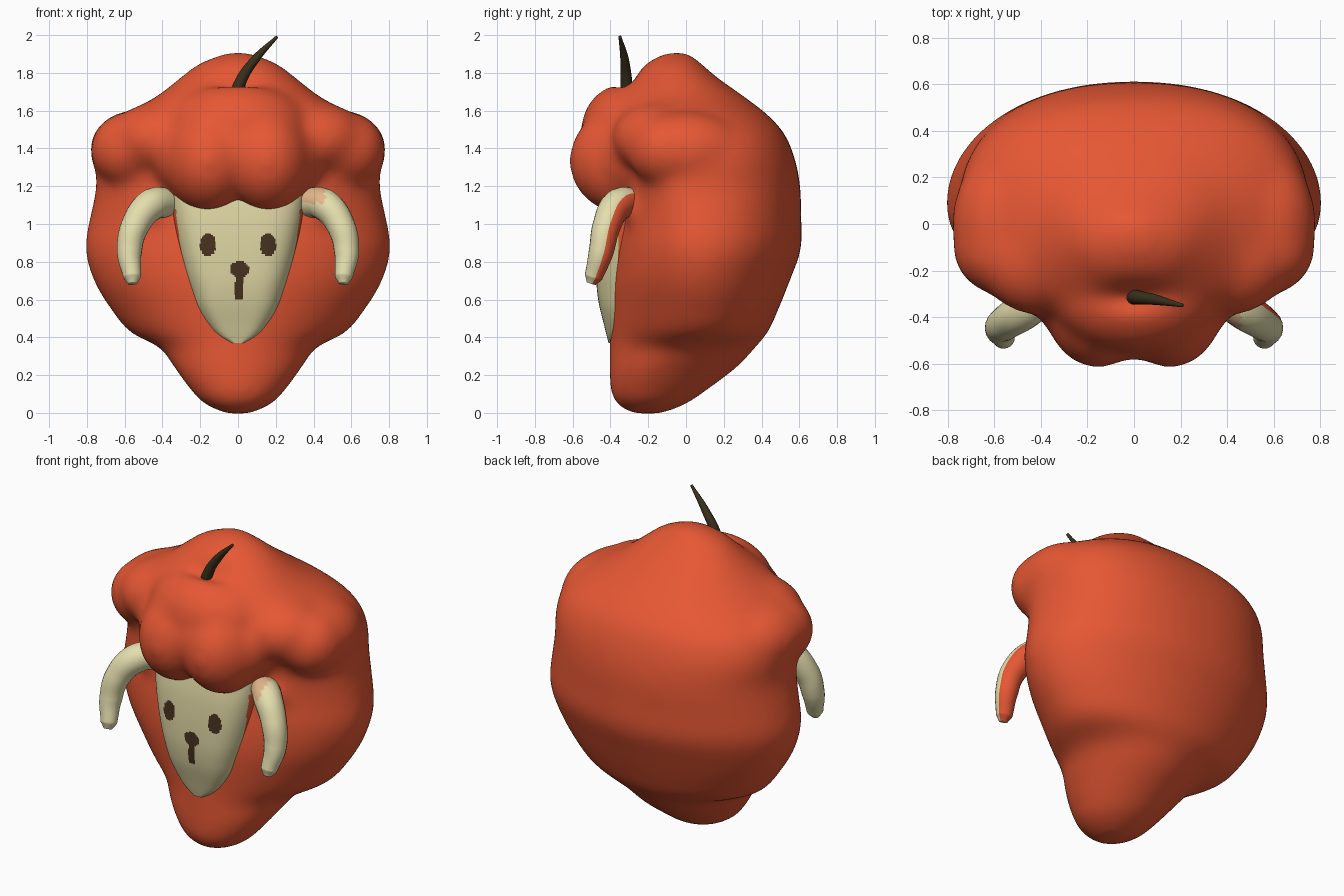
import bpy, bmesh, math
from mathutils import Matrix, Vector

if "Cube" in bpy.data.objects:
    bpy.data.objects.remove(bpy.data.objects["Cube"])


def material(name, color):
    mat = bpy.data.materials.new(name)
    mat.use_nodes = True
    mat.diffuse_color = (*color, 1)
    mat.node_tree.nodes["Principled BSDF"].inputs["Base Color"].default_value = (*color, 1)
    return mat


RED = material("red_orange", (0.79, 0.096, 0.034))
FACE = material("face_cream", (0.70, 0.64, 0.35))
TUSK = material("tusk_cream", (0.78, 0.73, 0.42))
PEACH = material("peach", (0.78, 0.48, 0.26))
DARK = material("dark_brown", (0.06, 0.031, 0.013))
STEM = material("stem_brown", (0.042, 0.03, 0.012))


def add_object(name, data, *mats):
    obj = bpy.data.objects.new(name, data)
    bpy.context.scene.collection.objects.link(obj)
    for mat in mats:
        data.materials.append(mat)
    return obj


def bake(obj):
    """Replace an object by its evaluated, smooth-shaded mesh."""
    deps = bpy.context.evaluated_depsgraph_get()
    mesh = bpy.data.meshes.new_from_object(obj.evaluated_get(deps))
    name, mats = obj.name, list(obj.data.materials)
    bpy.data.objects.remove(obj)
    mesh.materials.clear()
    bm = bmesh.new()
    bm.from_mesh(mesh)
    bmesh.ops.remove_doubles(bm, verts=bm.verts, dist=0.0001)
    bmesh.ops.recalc_face_normals(bm, faces=bm.faces)
    bm.to_mesh(mesh)
    bm.free()
    mesh.shade_smooth()
    return add_object(name, mesh, *mats)


def interp(rows, t):
    """Smooth curve through rows whose first entry is the key."""
    last = len(rows) - 1
    i = max(k for k in range(last) if rows[k][0] <= t or k == 0)
    a, b = rows[i], rows[i + 1]
    before, after = rows[max(i - 1, 0)], rows[min(i + 2, last)]
    h = b[0] - a[0]
    f = (t - a[0]) / h
    result = []
    for p, q, r, s in zip(before[1:], a[1:], b[1:], after[1:]):
        m0 = (r - p) / (b[0] - before[0]) * h
        m1 = (s - q) / (after[0] - a[0]) * h
        result.append(q + f * (m0 + f * (3 * (r - q) - 2 * m0 - m1
                                         + f * (m0 + m1 - 2 * (r - q)))))
    return result


# Body mass: height, half width, front, back, widest y, front and back roundness
rings = [
    (-.005, .06, -.28, -.13, -.2, 2, 2), (.04, .17, -.365, -.01, -.2, 2, 2),
    (.12, .25, -.40, .11, -.18, 2, 2), (.25, .345, -.405, .28, -.12, 2, 2),
    (.35, .42, -.405, .37, -.02, 1.9, 2), (.42, .565, -.405, .43, .06, 1.8, 2),
    (.55, .675, -.41, .49, .08, 1.8, 2), (.7, .765, -.41, .55, .08, 1.85, 2),
    (.87, .81, -.39, .61, .08, 1.9, 2.05), (1.03, .785, -.36, .61, .08, 2, 2.15),
    (1.2, .75, -.33, .605, .07, 2.3, 2.3), (1.35, .755, -.35, .575, .04, 2.4, 2.4),
    (1.48, .715, -.39, .52, .01, 2.4, 2.4), (1.58, .60, -.40, .43, -.02, 2.4, 2.3),
    (1.68, .425, -.38, .3, -.05, 2.2, 2.2), (1.78, .3, -.29, .16, -.06, 2, 2.2),
    (1.86, .19, -.2, .07, -.06, 2, 2), (1.91, .05, -.1, .01, -.05, 2, 2),
]
SEG, LAYERS = 64, 70
bm = bmesh.new()
loops = []
for layer in range(LAYERS + 1):
    z = rings[0][0] + (rings[-1][0] - rings[0][0]) * layer / LAYERS
    w, front, back, mid, nf, nb = interp(rings, z)
    loop = []
    for k in range(SEG):
        a = 2 * math.pi * k / SEG
        c, s = math.cos(a), math.sin(a)
        power = 2 / (nb if s > 0 else nf)
        depth = back - mid if s > 0 else mid - front
        loop.append(bm.verts.new((w * math.copysign(abs(c) ** power, c),
                                  mid + depth * math.copysign(abs(s) ** power, s), z)))
    loops.append(loop)
for low, high in zip(loops, loops[1:]):
    for k in range(SEG):
        n = (k + 1) % SEG
        bm.faces.new((low[k], low[n], high[n], high[k]))
bm.faces.new(loops[0][::-1])
bm.faces.new(loops[-1])

# Brow, forelock, shoulder and tusk-root lobes melted into the body
lobes = [((0, -.27, 1.51), (.38, .285, .25)), ((0, -.30, 1.38), (.40, .285, .25))]
for s in (-1, 1):
    lobes.append(((s * .155, -.335, 1.335), (.235, .285, .28)))
    lobes.append(((s * .24, -.25, 1.36), (.22, .25, .23)))
    lobes.append(((s * .40, -.14, 1.45), (.28, .255, .2)))
    lobes.append(((s * .555, -.0, 1.39), (.23, .32, .21)))
    lobes.append(((s * .575, -.1, 1.39), (.205, .205, .2)))
    lobes.append(((s * .42, -.21, 1.07), (.11, .12, .11)))
for centre, size in lobes:
    bmesh.ops.create_uvsphere(bm, u_segments=32, v_segments=20, radius=1,
                              matrix=Matrix.LocRotScale(Vector(centre), None, Vector(size)))
mesh = bpy.data.meshes.new("body")
bm.to_mesh(mesh)
bm.free()
body = add_object("body", mesh, RED)
remesh = body.modifiers.new("melt", "REMESH")
remesh.mode = "VOXEL"
remesh.voxel_size = 0.022
smooth = body.modifiers.new("soften", "SMOOTH")
smooth.factor = 0.5
smooth.iterations = 30
body = bake(body)

# Dimple around the stem
for v in body.data.vertices:
    if v.co.z > 1.5:
        d2 = (v.co.x / .13) ** 2 + ((v.co.y + .31) / .06) ** 2
        v.co.z -= 0.045 * math.exp(-d2)

# Face shield with painted eyes and nose, its sides red like the body
width = [(.37, .05), (.40, .11), (.45, .16), (.55, .22), (.65, .255), (.75, .285),
         (.9, .32), (1.05, .345), (1.2, .36)]
bulge = [(.37, -.41), (.45, -.43), (.6, -.465), (.75, -.475), (1, -.455), (1.2, -.41)]
NX, NZ = 90, 90
bm = bmesh.new()
grid = []
for j in range(NZ + 1):
    z = .37 + .83 * j / NZ
    half, front = interp(width, z)[0], interp(bulge, z)[0]
    row = []
    for i in range(NX + 1):
        u = math.sin(math.pi * (i / NX - .5))
        y = -.29 + (front + .29) * math.sqrt(max(0, 1 - u ** 4))
        row.append(bm.verts.new((half * u, y, z)))
    grid.append(row)


def paint(p):
    eye = ((abs(p.x) - .158) / .043) ** 2 + ((p.z - .89) / .06) ** 2 < 1
    nose = ((p.x - .008) / .052) ** 2 + ((p.z - .76) / .042) ** 2 < 1
    stroke = abs(p.x - .006) < .02 and .6 < p.z < .75
    if eye or nose or stroke:
        return 1
    return 2 if p.y > -.36 and p.z < 1.08 else 0


for low, high in zip(grid, grid[1:]):
    for i in range(NX):
        face = bm.faces.new((low[i], low[i + 1], high[i + 1], high[i]))
        face.smooth = True
        face.material_index = paint(face.calc_center_median())
mesh = bpy.data.meshes.new("face")
bm.to_mesh(mesh)
bm.free()
add_object("face", mesh, FACE, DARK, RED)


def tube(name, points, *mats):
    """Tapered tube through (x, y, z, radius) points."""
    curve = bpy.data.curves.new(name, "CURVE")
    curve.dimensions = "3D"
    curve.bevel_depth = 1
    curve.bevel_resolution = 8
    curve.resolution_u = 20
    curve.use_fill_caps = True
    spline = curve.splines.new("BEZIER")
    spline.bezier_points.add(len(points) - 1)
    for bp, (x, y, z, r) in zip(spline.bezier_points, points):
        bp.co = (x, y, z)
        bp.radius = r
        bp.handle_left_type = bp.handle_right_type = "AUTO"
    return bake(add_object(name, curve, *mats))


# Drooping tusks
tusks = [tube(side + "_tusk", [
    (s * .37, -.27, 1.115, .08), (s * .46, -.36, 1.1, .085),
    (s * .545, -.42, .99, .075), (s * .575, -.45, .85, .066),
    (s * .56, -.49, .72, .048), (s * .558, -.502, .685, .025)], TUSK, RED, PEACH)
    for side, s in (("left", 1), ("right", -1))]

# The left tusk is red along its back and peach at its root
for poly in tusks[0].data.polygons:
    if poly.normal.y - .5 * poly.normal.z > .2:
        poly.material_index = 1
    elif poly.center.x < .46 and poly.center.z > 1.11:
        poly.material_index = 2

# Stem
tube("stem", [(-.01, -.312, 1.66, .036), (.012, -.315, 1.75, .031),
              (.09, -.325, 1.87, .023), (.207, -.35, 1.992, .008)], STEM)
